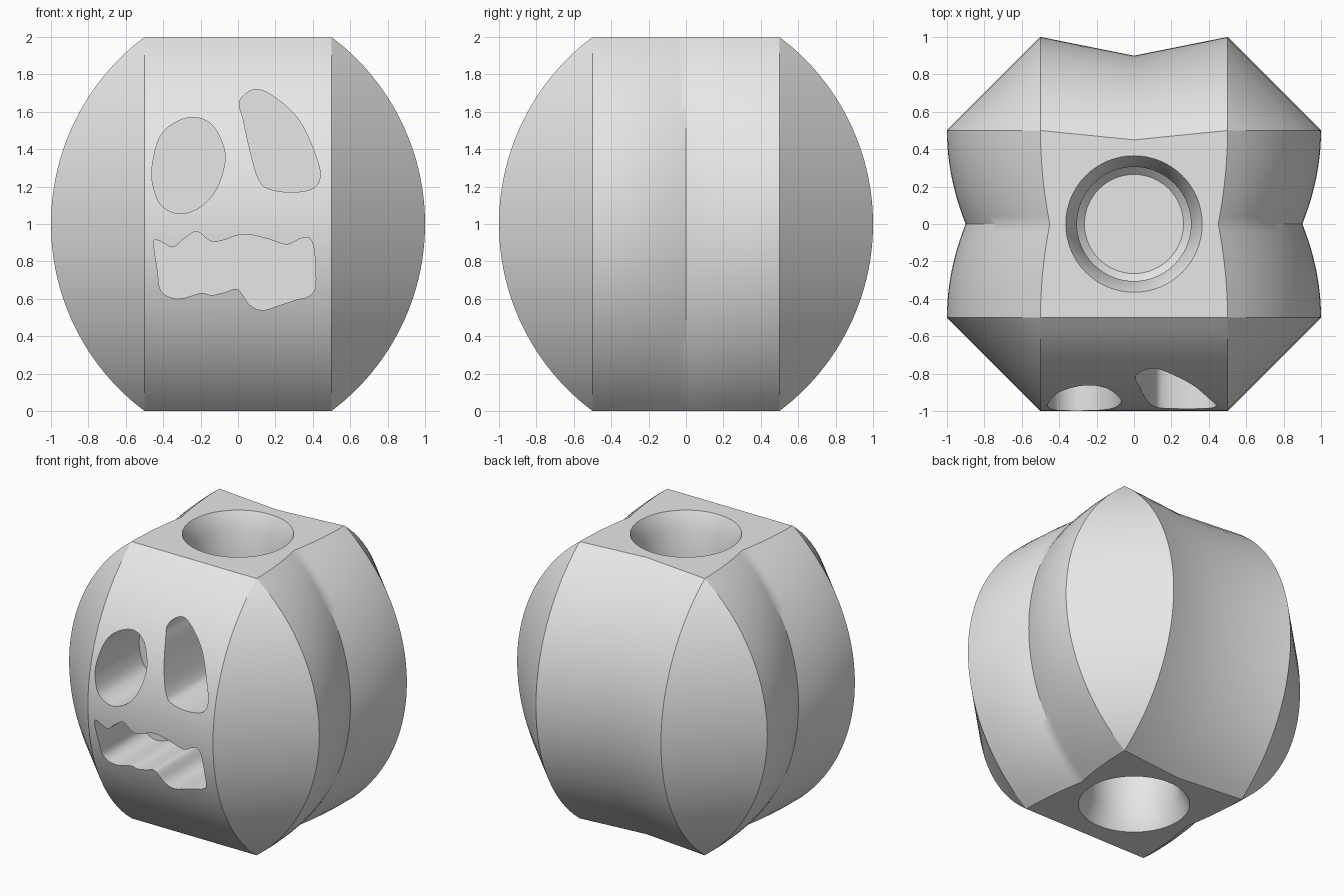
import bpy
import bmesh
from math import sin, cos, pi, sqrt, radians
from mathutils import Vector

old = bpy.data.objects.get("Cube")
if old:
    bpy.data.objects.remove(old, do_unlink=True)

grey = bpy.data.materials.new("light_grey")
grey.use_nodes = True
grey.diffuse_color = (0.8, 0.8, 0.8, 1)
grey.node_tree.nodes["Principled BSDF"].inputs["Base Color"].default_value = (0.8, 0.8, 0.8, 1)


def loft(name, rings):
    """Closed solid through a stack of equal-length rings."""
    bm = bmesh.new()
    loops = [[bm.verts.new(p) for p in ring] for ring in rings]
    count = len(loops[0])
    for low, high in zip(loops, loops[1:]):
        for i in range(count):
            j = (i + 1) % count
            bm.faces.new((low[i], low[j], high[j], high[i]))
    bm.faces.new(loops[0][::-1])
    bm.faces.new(loops[-1])
    bmesh.ops.remove_doubles(bm, verts=bm.verts[:], dist=1e-5)
    bmesh.ops.recalc_face_normals(bm, faces=bm.faces[:])
    mesh = bpy.data.meshes.new(name)
    bm.to_mesh(mesh)
    bm.free()
    mesh.materials.append(grey)
    obj = bpy.data.objects.new(name, mesh)
    bpy.context.collection.objects.link(obj)
    return obj


def smooth_outline(points, steps=5):
    """Closed Catmull-Rom curve through the points."""
    pts = [Vector(p) for p in points]
    n = len(pts)
    out = []
    for i in range(n):
        a, b, c, d = (pts[(i + k) % n] for k in (-1, 0, 1, 2))
        for s in range(steps):
            t = s / steps
            out.append(b + (c - a) * t / 2 + (a - 2.5 * b + 2 * c - d / 2) * t ** 2
                       + (3 * (b - c) + d - a) * t ** 3 / 2)
    return out


def body_ring(z, side_steps=12):
    """Plan of the body: flat front, curved notched sides, straight notched back."""
    reach = sqrt(1.25 ** 2 - (z - 1) ** 2) - 0.25
    side = []
    for i in range(2 * side_steps + 1):
        y = -0.5 + i / (2 * side_steps)
        side.append((reach * (1 - 0.1 * (1 - abs(y) * 2) ** 2), y, z))
    left = [(0.5, -reach, z)] + side + [(0.5, reach, z)]
    right = [(-x, y, z) for x, y, z in reversed(left)]
    return left + [(0, 0.9 * reach, z)] + right


# Body
levels = 40
body = loft("body", [body_ring(2 * k / levels) for k in range(levels + 1)])


# Tapered sockets in the top and bottom
def socket(name, base, inward):
    profile = [(0.365, -0.1), (0.365, 0), (0.305, 0.12), (0.305, 0.46), (0.265, 0.5)]
    return loft(name, [[(r * cos(2 * pi * i / 64), r * sin(2 * pi * i / 64), base + inward * d)
                        for i in range(64)] for r, d in profile])


# Face recesses
def recess(name, points):
    outline = smooth_outline(points)
    return loft(name, [[(p.x, y, p.y) for p in outline] for y in (-1.2, -0.47)])


right_eye = [(-.46, 1.3), (-.42, 1.46), (-.34, 1.54), (-.23, 1.57), (-.13, 1.52), (-.07, 1.38),
             (-.09, 1.25), (-.14, 1.15), (-.22, 1.08), (-.32, 1.055), (-.41, 1.1), (-.45, 1.19)]
left_eye = [(.01, 1.66), (.1, 1.72), (.22, 1.66), (.33, 1.55), (.41, 1.38), (.44, 1.26),
            (.4, 1.19), (.28, 1.17), (.16, 1.19), (.11, 1.24), (.07, 1.37), (.03, 1.55)]
mouth = [(-.45, .9), (-.42, .91), (-.35, .875), (-.29, .92), (-.22, .96), (-.15, .91), (-.09, .91),
         (.03, .945), (.16, .92), (.26, .89), (.33, .92), (.38, .925), (.405, .87), (.415, .75),
         (.41, .65), (.37, .61), (.31, .595), (.22, .565), (.13, .54), (.06, .57), (0, .65),
         (-.07, .635), (-.14, .62), (-.2, .63), (-.32, .6), (-.41, .64), (-.43, .75)]

cutters = [socket("top_socket_cutter", 2, -1), socket("bottom_socket_cutter", 0, 1),
           recess("right_eye_cutter", right_eye), recess("left_eye_cutter", left_eye),
           recess("mouth_cutter", mouth)]

# Cut everything out of the body
bpy.ops.object.select_all(action="DESELECT")
body.select_set(True)
bpy.context.view_layer.objects.active = body
for cutter in cutters:
    cutter.hide_render = True
    cut = body.modifiers.new(cutter.name, "BOOLEAN")
    cut.operation = "DIFFERENCE"
    cut.solver = "EXACT"
    cut.object = cutter
    bpy.ops.object.modifier_apply(modifier=cut.name)
    bpy.data.objects.remove(cutter, do_unlink=True)

bpy.ops.object.shade_smooth_by_angle(angle=radians(30))
